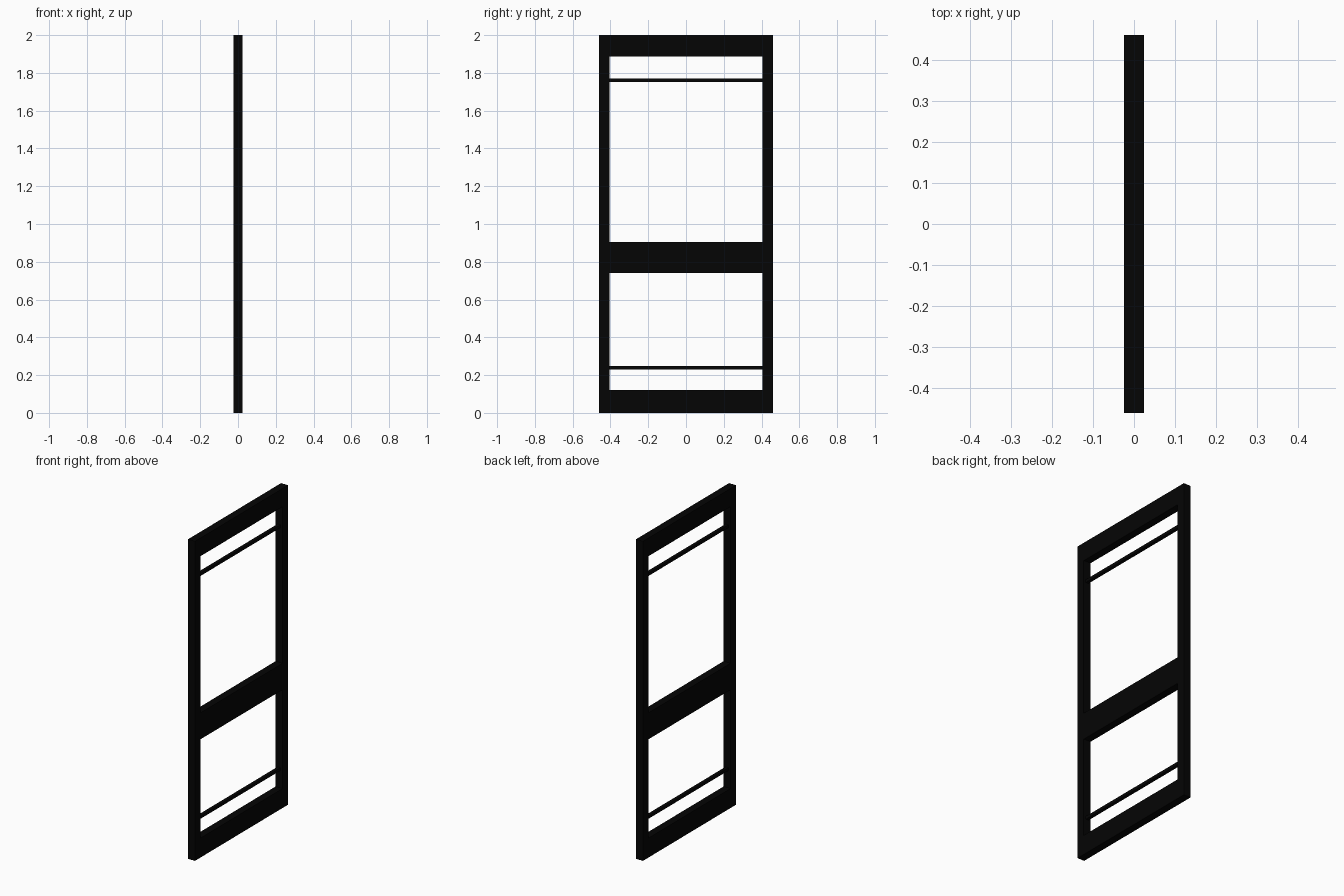
import bpy

cube = bpy.data.objects.get("Cube")
if cube:
    bpy.data.objects.remove(cube, do_unlink=True)

# Near-black paint
black = bpy.data.materials.new("black_frame")
black.use_nodes = True
black.diffuse_color = (0.0015, 0.0015, 0.0015, 1)
black.node_tree.nodes["Principled BSDF"].inputs["Base Color"].default_value = black.diffuse_color

HALF_WIDTH = 0.46
INNER = 0.406
DEPTH = 0.048


def box(name, y0, y1, z0, z1, depth):
    """Flat-sided box centred on x = 0, spanning the given y and z ranges."""
    bpy.ops.mesh.primitive_cube_add(size=1, location=(0, (y0 + y1) / 2, (z0 + z1) / 2))
    obj = bpy.context.object
    obj.name = name
    obj.scale = (depth, y1 - y0, z1 - z0)
    bpy.ops.object.transform_apply(location=False, rotation=False, scale=True)
    obj.data.materials.append(black)


# Upright stiles, full height
box("front_stile", -HALF_WIDTH, -INNER, 0, 2, DEPTH)
box("back_stile", INNER, HALF_WIDTH, 0, 2, DEPTH)

# Rails between the stiles
rails = {"bottom_rail": (0, 0.122), "middle_rail": (0.74, 0.906), "top_rail": (1.886, 2)}
for name, (low, high) in rails.items():
    box(name, -INNER, INNER, low, high, DEPTH)

# Thin bars across the open bays
for name, z in (("lower_bar", 0.24), ("upper_bar", 1.76)):
    box(name, -INNER, INNER, z - 0.009, z + 0.009, 0.02)
